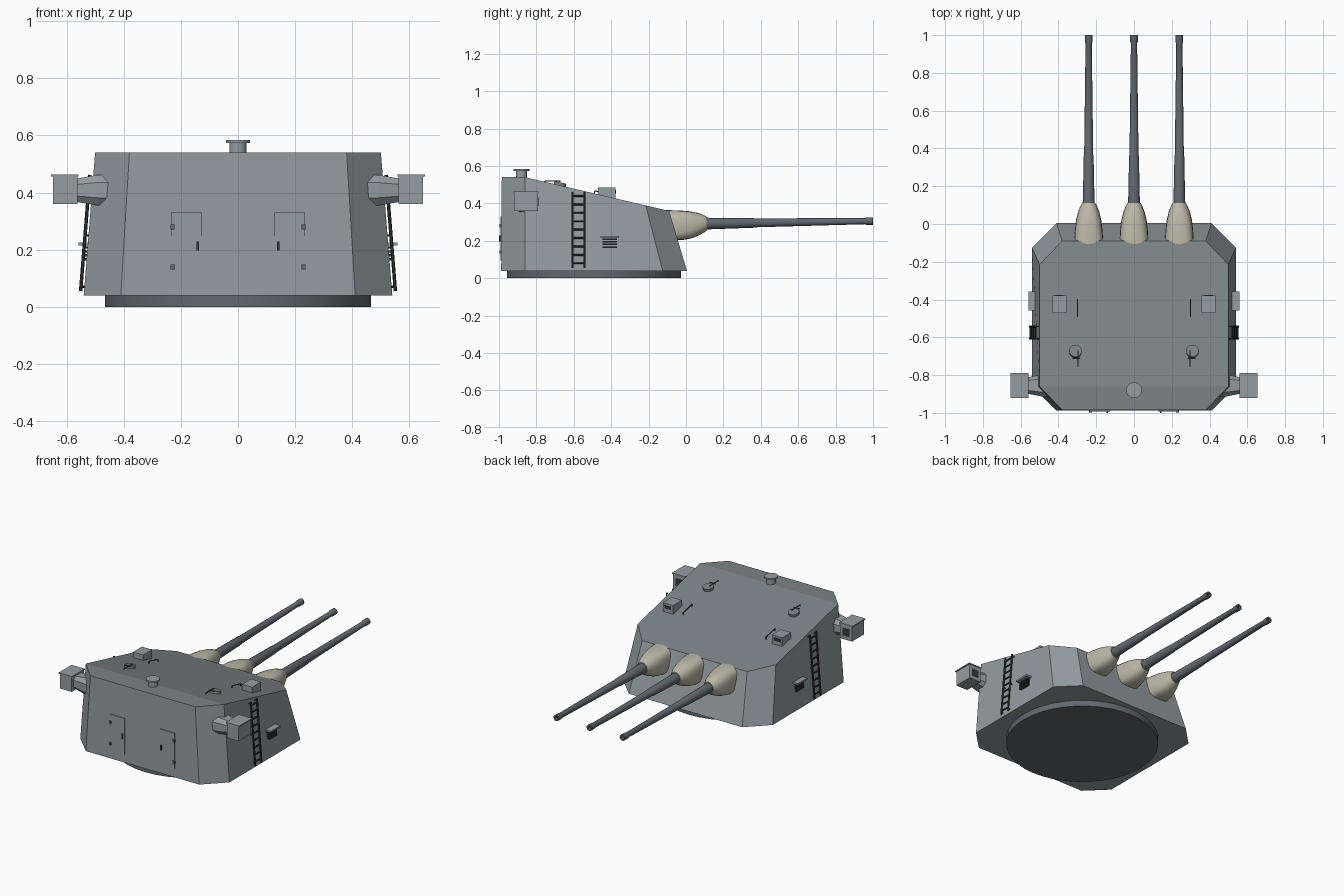
import bpy, bmesh, math
from mathutils import Vector, Matrix

if "Cube" in bpy.data.objects:
    bpy.data.objects.remove(bpy.data.objects["Cube"])


def material(name, r, g, b):
    m = bpy.data.materials.new(name)
    m.diffuse_color = (r, g, b, 1)
    m.use_nodes = True
    m.node_tree.nodes["Principled BSDF"].inputs["Base Color"].default_value = m.diffuse_color
    return m


GREY = material("hull_grey", 0.30, 0.34, 0.355)
ROOF = material("roof_grey", 0.20, 0.23, 0.24)
STEEL = material("gun_steel", 0.125, 0.14, 0.155)
DARK = material("dark_fittings", 0.035, 0.04, 0.043)
CANVAS = material("canvas", 0.50, 0.48, 0.39)


def finish(bm, name, mat, smooth=False):
    bmesh.ops.recalc_face_normals(bm, faces=bm.faces)
    me = bpy.data.meshes.new(name)
    bm.to_mesh(me)
    bm.free()
    ob = bpy.data.objects.new(name, me)
    bpy.context.collection.objects.link(ob)
    me.materials.append(mat)
    if smooth:
        bpy.context.view_layer.objects.active = ob
        ob.select_set(True)
        bpy.ops.object.shade_smooth_by_angle(angle=math.radians(35))
        ob.select_set(False)
    return ob


def box(name, lo, hi, mat, rot=None):
    """Box between two corners, optionally rotated about its centre."""
    lo, hi = Vector(lo), Vector(hi)
    size = Vector([abs(c) for c in hi - lo])
    m = Matrix.Translation((lo + hi) / 2) @ (rot or Matrix()) @ Matrix.Diagonal(size).to_4x4()
    bm = bmesh.new()
    bmesh.ops.create_cube(bm, size=1, matrix=m)
    return finish(bm, name, mat)


def rod(bm, p, q, r, r2=None, segs=6):
    """Add a straight (tapered) rod from p to q."""
    p, q = Vector(p), Vector(q)
    m = Matrix.Translation((p + q) / 2) @ (q - p).to_track_quat('Z', 'Y').to_matrix().to_4x4()
    bmesh.ops.create_cone(bm, cap_ends=True, segments=segs, radius1=r,
                          radius2=r if r2 is None else r2, depth=(q - p).length, matrix=m)


def rods(name, parts, mat, segs=6, smooth=False):
    bm = bmesh.new()
    for part in parts:
        rod(bm, *part, segs=segs)
    return finish(bm, name, mat, smooth)


def loft(name, rings, mat, smooth=True):
    """Skin a list of equal-length point rings and cap both ends."""
    bm = bmesh.new()
    vs = [[bm.verts.new(p) for p in ring] for ring in rings]
    n = len(vs[0])
    for a, b in zip(vs, vs[1:]):
        for i in range(n):
            bm.faces.new((a[i], a[(i + 1) % n], b[(i + 1) % n], b[i]))
    bm.faces.new(vs[0])
    bm.faces.new(vs[-1])
    return finish(bm, name, mat, smooth)


def side_x(z):
    return 0.54 - 0.08 * (z - 0.04)


def roof_z(y):
    return 0.54 - 0.234 * max(0, y + 0.86)


# Armoured house: chamfered outline, tapered sides, sloping roof
def outline(half):
    return half + [(-x, y) for x, y in reversed(half)]


bottom = outline([(0.41, -0.988), (0.54, -0.86), (0.54, -0.125), (0.41, 0.005)])
top = outline([(0.38, -0.985), (0.50, -0.86), (0.50, -0.215), (0.38, -0.09)])
bm = bmesh.new()
lower = [bm.verts.new((x, y, 0.04)) for x, y in bottom]
upper = [bm.verts.new((x, y, roof_z(y))) for x, y in top]
for i in range(8):
    j = (i + 1) % 8
    bm.faces.new((lower[i], lower[j], upper[j], upper[i]))
bm.faces.new(lower)
roof = [bm.faces.new((upper[0], upper[1], upper[6], upper[7])),
        bm.faces.new(upper[1:7])]
for f in roof:
    f.material_index = 1
house = finish(bm, "turret_house", GREY)
house.data.materials.append(ROOF)

# Turning ring under the house
rods("base_ring", [((0, -0.493, 0), (0, -0.493, 0.045), 0.465)], STEEL, 40, True)

# Guns with canvas bags
N = 20
for x in (-0.24, 0, 0.24):
    prof = [(-0.05, 0.034), (0.10, 0.034), (0.12, 0.031), (0.36, 0.026), (0.365, 0.024),
            (0.955, 0.0165), (0.965, 0.020), (1.0, 0.020), (1.0, 0.011), (0.94, 0.011)]
    rings = [[(x + r * math.cos(t * math.tau / N), y,
               0.292 + 0.0155 * (y - 0.1) + r * math.sin(t * math.tau / N)) for t in range(N)]
             for y, r in prof]
    loft("gun_barrel", rings, STEEL)
    rods("gun_bore", [((x, 0.93, 0.305), (x, 0.945, 0.305), 0.011)], DARK, N)

    # y, half width, half height, centre z, squareness, lean
    bag = [(-0.085, 0.076, 0.080, 0.284, 0.55, 1.0), (-0.03, 0.073, 0.079, 0.284, 0.6, 0.7),
           (0.02, 0.067, 0.073, 0.286, 0.7, 0.4), (0.065, 0.056, 0.061, 0.289, 0.85, 0.15),
           (0.095, 0.044, 0.047, 0.291, 1, 0), (0.11, 0.036, 0.038, 0.292, 1, 0)]
    rings = []
    for y, w, h, zc, e, lean in bag:
        ring = []
        for t in range(N):
            c, s = math.cos(t * math.tau / N), math.sin(t * math.tau / N)
            dz = h * math.copysign(abs(s) ** e, s)
            ring.append((x + w * math.copysign(abs(c) ** e, c), y - dz * 0.28 * lean, zc + dz))
        rings.append(ring)
    loft("blast_bag", rings, CANVAS)

# Central roof ventilator
rods("mushroom_vent", [((0, -0.88, 0.53), (0, -0.88, 0.577), 0.03),
                       ((0, -0.88, 0.574), (0, -0.88, 0.584), 0.042)], GREY, 20, True)

slope = Matrix.Rotation(-math.atan(0.234), 4, 'X')
for s in (-1, 1):
    # Rangefinder arm, box, lid and window
    def oct_ring(x, hy, z0, z1):
        c, hz = (z0 + z1) / 2, (z1 - z0) / 2
        pts = [(1, .5), (.6, 1), (-.6, 1), (-1, .5), (-1, -.5), (-.6, -1), (.6, -1), (1, -.5)]
        return [(s * x, -0.855 + a * hy, c + b * hz) for a, b in pts]
    loft("rangefinder_arm", [oct_ring(0.44, 0.062, 0.355, 0.462),
                             oct_ring(0.49, 0.058, 0.355, 0.462),
                             oct_ring(0.57, 0.042, 0.368, 0.448)], GREY, False)
    box("rangefinder_box", (s * 0.562, -0.918, 0.36), (s * 0.648, -0.792, 0.458), GREY)
    box("rangefinder_lid", (s * 0.558, -0.922, 0.456), (s * 0.654, -0.788, 0.463), GREY)
    box("rangefinder_window", (s * 0.58, -0.80, 0.385), (s * 0.63, -0.789, 0.432), DARK)

    # Side ladder
    def on_side(y, z, out=0.012):
        return (s * (side_x(z) + out), y, z)
    parts = [(on_side(y, 0.055), on_side(y, 0.462), 0.006) for y in (-0.607, -0.543)]
    for k in range(9):
        z = 0.08 + k * 0.045
        parts.append((on_side(-0.607, z), on_side(-0.543, z), 0.005))
    for z in (0.07, 0.25, 0.45):
        for y in (-0.607, -0.543):
            parts.append((on_side(y, z, -0.005), on_side(y, z), 0.004))
    rods("side_ladder", parts, DARK)

    # Side louvre with hood
    xs = side_x(0.22)
    box("louvre_hood", (s * (xs - 0.01), -0.457, 0.215), (s * (xs + 0.033), -0.358, 0.226), GREY)
    for k in range(4):
        z = 0.163 + k * 0.0135
        box("louvre_slat", (s * (side_x(z) - 0.01), -0.447, z),
            (s * (side_x(z) + 0.014), -0.37, z + 0.008), DARK)

    # Sighting hood on the roof
    box("sight_hood", (s * 0.358, -0.47, 0.425), (s * 0.432, -0.378, 0.485), GREY)
    box("sight_slit", (s * 0.372, -0.385, 0.452), (s * 0.418, -0.3755, 0.472), DARK)

    # Roof grab rail
    a, b = Vector((s * 0.30, -0.49, roof_z(-0.49))), Vector((s * 0.30, -0.40, roof_z(-0.40)))
    up = Vector((0, 0, 0.014))
    rods("roof_rail", [(a + up, b + up, 0.003), (a, a + up, 0.003), (b, b + up, 0.003)], DARK)

    # Roof hatch with lever
    h = Vector((s * 0.31, -0.675, roof_z(-0.675)))
    nrm = Vector((0, 0.234, 1)).normalized()
    rods("roof_hatch", [(h - nrm * 0.01, h + nrm * 0.016, 0.033)], ROOF, 20, True)
    e = Vector((s * 0.297, -0.755, h.z + 0.024))
    rods("hatch_lever", [(Vector((s * 0.297, -0.67, h.z + 0.022)), e, 0.003),
                         (e, e - Vector((0, 0, 0.03)), 0.003),
                         (Vector((s * 0.285, -0.71, h.z + 0.023)),
                          Vector((s * 0.325, -0.71, h.z + 0.023)), 0.003)], DARK)

    # Rear door with hinges and handle
    box("rear_door", (s * 0.127, -0.992, 0.095), (s * 0.235, -0.97, 0.33), GREY)
    for z in (0.14, 0.28):
        box("door_hinge", (s * 0.223, -0.998, z - 0.009), (s * 0.237, -0.98, z + 0.009), STEEL)
    box("door_handle", (s * 0.137, -1.0, 0.197), (s * 0.145, -0.98, 0.228), DARK)
